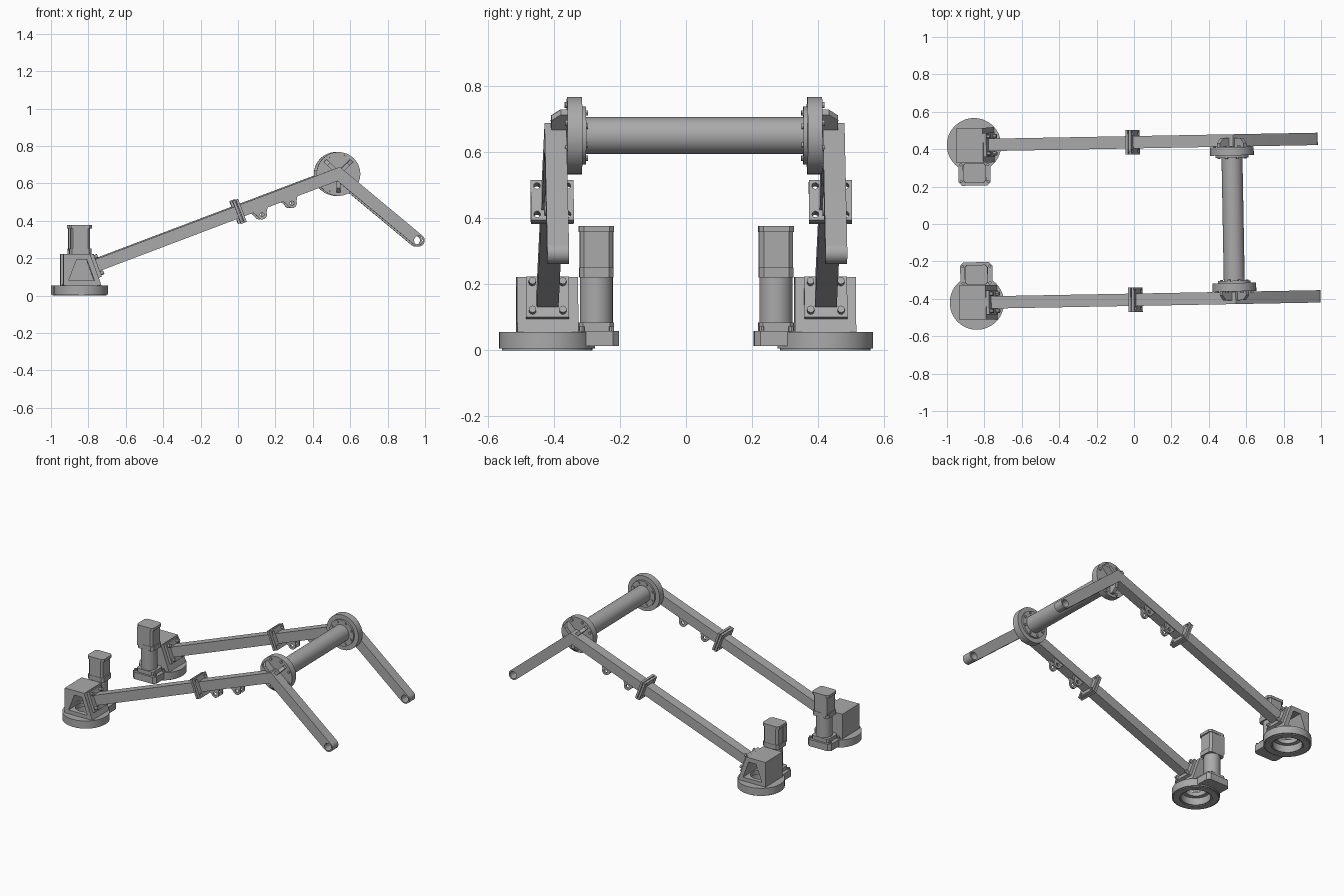
import bpy, bmesh
from math import sin, cos, pi, radians
from mathutils import Matrix, Vector

if "Cube" in bpy.data.objects:
    bpy.data.objects.remove(bpy.data.objects["Cube"], do_unlink=True)

grey = bpy.data.materials.new("machine_grey")
grey.use_nodes = True
grey.diffuse_color = (0.4, 0.4, 0.4, 1)
grey.node_tree.nodes["Principled BSDF"].inputs["Base Color"].default_value = (0.4, 0.4, 0.4, 1)

ARM_Y = 0.421                       # distance of each arm from the centre plane
BASE = Vector((-0.848, ARM_Y, 0))
START = Vector((-0.765, ARM_Y, 0.16))
ELBOW = Vector((0.53, ARM_Y, 0.65))
TIP = Vector((0.957, ARM_Y, 0.295))
HALF = 0.033
parts = []


def finish(name, bm, matrix=None, mirror=True):
    if matrix:
        bm.transform(matrix)
    bmesh.ops.recalc_face_normals(bm, faces=bm.faces)
    mesh = bpy.data.meshes.new(name)
    bm.to_mesh(mesh)
    bm.free()
    ob = bpy.data.objects.new(name, mesh)
    bpy.context.collection.objects.link(ob)
    mesh.materials.append(grey)
    ob["mirrored"] = mirror
    parts.append(ob)
    return ob


def prism(name, pts, y0, y1, matrix=None):
    """Extrude an x-z outline between two y positions."""
    bm = bmesh.new()
    face = bm.faces.new([bm.verts.new((x, y0, z)) for x, z in pts])
    ext = bmesh.ops.extrude_face_region(bm, geom=[face])
    verts = [v for v in ext["geom"] if isinstance(v, bmesh.types.BMVert)]
    bmesh.ops.translate(bm, verts=verts, vec=(0, y1 - y0, 0))
    return finish(name, bm, matrix)


def box(name, centre, size, matrix=None, bevel=0):
    bm = bmesh.new()
    bmesh.ops.create_cube(bm, size=1)
    bm.transform(Matrix.Translation(centre) @ Matrix.Diagonal((*size, 1)))
    if bevel:
        upright = [e for e in bm.edges if abs((e.verts[0].co - e.verts[1].co).z) > 1e-4]
        bmesh.ops.bevel(bm, geom=upright, offset=bevel, segments=1, affect='EDGES')
    return finish(name, bm, matrix)


def rods(name, centres, radius, length, axis="Z", matrix=None, sides=48, mirror=True):
    """One object holding equal cylinders at all the centres."""
    turn = {"X": Matrix.Rotation(pi / 2, 4, 'Y'), "Y": Matrix.Rotation(pi / 2, 4, 'X'),
            "Z": Matrix()}[axis]
    bm = bmesh.new()
    for c in centres:
        bmesh.ops.create_cone(bm, cap_ends=True, segments=sides, radius1=radius, radius2=radius,
                              depth=length, matrix=Matrix.Translation(c) @ turn)
    return finish(name, bm, matrix, mirror)


def cut(ob, cutter):
    """Subtract the cutter and discard it."""
    mod = ob.modifiers.new("cut", 'BOOLEAN')
    mod.operation, mod.solver, mod.object = 'DIFFERENCE', 'EXACT', cutter
    evaluated = ob.evaluated_get(bpy.context.evaluated_depsgraph_get())
    mesh = bpy.data.meshes.new_from_object(evaluated)
    ob.modifiers.clear()
    ob.data = mesh
    parts.remove(cutter)
    bpy.data.objects.remove(cutter, do_unlink=True)


def arc(cx, cz, r, a0, a1, n=14):
    return [(cx + r * cos(a0 + (a1 - a0) * i / n), cz + r * sin(a0 + (a1 - a0) * i / n))
            for i in range(n + 1)]


# Bent arm with a mitred elbow and a rounded, drilled tip
d1, d2 = (ELBOW - START).normalized(), (TIP - ELBOW).normalized()
n1, n2 = Vector((-d1.z, 0, d1.x)), Vector((-d2.z, 0, d2.x))
mitre = (n1 + n2).normalized()
mitre *= HALF / mitre.dot(n1)
tip_angle = Vector((n2.x, n2.z)).angle_signed(Vector((1, 0)))
outline = [(p.x, p.z) for p in (START - n1 * HALF, START + n1 * HALF, ELBOW + mitre)]
outline += arc(TIP.x, TIP.z, HALF, tip_angle, tip_angle - pi)
outline.append((ELBOW.x - mitre.x, ELBOW.z - mitre.z))
arm = prism("arm", outline, ARM_Y - HALF, ARM_Y + HALF)
cut(arm, rods("tip_hole", [TIP], 0.024, 0.2, "Y"))

# Frame whose x axis runs along the long arm
slope = Matrix((d1, (0, 1, 0), n1)).transposed().to_4x4()


def along(x):
    return Matrix.Translation(START + d1 * ((x - START.x) / d1.x)) @ slope


corners = [(0, sy * 0.046, sz * 0.046) for sy in (-1, 1) for sz in (-1, 1)]

# Joint flanges half way along the arm
for name, shift in (("joint_flange_lower", -0.009), ("joint_flange_upper", 0.009)):
    plate = box(name, (shift, 0, 0), (0.014, 0.13, 0.13), along(0))
    cut(plate, rods("bolt_holes", corners, 0.01, 0.1, "X", along(0), 16))

# Hanging lugs under the arm
for name, x in (("lug_lower", 0.1), ("lug_upper", 0.26)):
    shape = [(-0.042, -0.03)] + arc(0, -0.058, 0.026, pi, 2 * pi) + [(0.042, -0.03)]
    for side in (-1, 1):
        ear = prism(name, shape, side * 0.02 - 0.006, side * 0.02 + 0.006, along(x))
        cut(ear, rods("lug_hole", [(0, 0, -0.058)], 0.011, 0.2, "Y", along(x), 20))

# Elbow discs, bolts and ribs
rods("elbow_disc", [(ELBOW.x, 0.3635, ELBOW.z)], 0.117, 0.045, "Y", sides=64)
rods("tube_collar", [(ELBOW.x, 0.336, ELBOW.z)], 0.088, 0.014, "Y")
ring = [(cos(pi * i / 4 + pi / 8), sin(pi * i / 4 + pi / 8)) for i in range(8)]
rods("disc_bolts", [(ELBOW.x + 0.1 * c, 0.387, ELBOW.z + 0.1 * s) for c, s in ring],
     0.009, 0.012, "Y", sides=12)
rods("collar_bolts", [(ELBOW.x + 0.074 * c, 0.328, ELBOW.z + 0.074 * s) for c, s in ring],
     0.008, 0.01, "Y", sides=12)
rib = [(0, 0), (0.1, 0), (0.1, 0.022), (0.075, 0.05), (0, 0.05)]
for angle in (45, 135, 270):
    a = radians(angle)
    frame = Matrix(((cos(a), 0, sin(a)), (-sin(a), 0, cos(a)), (0, 1, 0))).transposed().to_4x4()
    frame.translation = (ELBOW.x, 0.384, ELBOW.z)
    prism("elbow_rib", rib, -0.011, 0.011, frame)

# Cross tube joining both elbows
rods("cross_tube", [(ELBOW.x, 0, ELBOW.z)], 0.056, 0.672, "Y", mirror=False)

# Turntable ring and gear plate
turntable = rods("turntable", [BASE + Vector((0, 0, 0.03))], 0.145, 0.05, sides=64)
cut(turntable, rods("turntable_hole", [BASE], 0.09, 0.3))
lip = rods("turntable_lip", [BASE + Vector((0, 0, 0.01))], 0.137, 0.02, sides=64)
cut(lip, rods("lip_hole", [BASE], 0.098, 0.3))
gear_plate = box("gear_plate", (BASE.x, 0.29, 0.036), (0.172, 0.17, 0.046), bevel=0.018)
cut(gear_plate, rods("plate_hole", [BASE], 0.095, 0.3))

# Hollow housing with a side window
housing = prism("housing", [(-0.943, 0.053), (-0.943, 0.222), (-0.8, 0.222), (-0.739, 0.053)],
                0.328, 0.513)
cut(housing, prism("window", [(-0.915, 0.08), (-0.872, 0.192), (-0.818, 0.192), (-0.777, 0.08)],
                   0.345, 0.6))
cut(housing, rods("floor_hole", [BASE], 0.065, 0.22))

# Arm root flange with bolts
box("root_flange", (-0.006, 0, 0), (0.024, 0.13, 0.13), along(-0.765))
rods("root_bolts", corners, 0.011, 0.036, "X", along(-0.76), 12)

# Upright gear motor
MY = 0.272
rods("gearbox", [(BASE.x, MY, 0.16)], 0.05, 0.21)
box("gearbox_foot", (BASE.x, MY, 0.07), (0.125, 0.106, 0.028), bevel=0.012)
box("motor_flange", (BASE.x, MY, 0.236), (0.118, 0.104, 0.03), bevel=0.014)
box("motor_body", (BASE.x, MY, 0.31), (0.104, 0.1, 0.122), bevel=0.012)
box("motor_cap", (BASE.x, MY, 0.368), (0.122, 0.106, 0.018), bevel=0.014)
box("motor_connector", (BASE.x - 0.035, MY - 0.03, 0.3), (0.04, 0.045, 0.12))
rods("foot_bolts", [(BASE.x + sx * 0.072, MY + sy * 0.045, 0.062)
                    for sx in (-1, 1) for sy in (-1, 1)], 0.008, 0.02, sides=12)

# Mirror the paired parts, set the slight yaw, shade
for ob in parts:
    if ob["mirrored"]:
        mirror = ob.modifiers.new("other_side", 'MIRROR')
        mirror.use_axis = (False, True, False)
    ob.location = (0, 0.016, 0)
    ob.rotation_euler.z = radians(1.05)
    ob.select_set(True)
bpy.context.view_layer.objects.active = parts[0]
bpy.ops.object.shade_smooth_by_angle(angle=radians(30))
